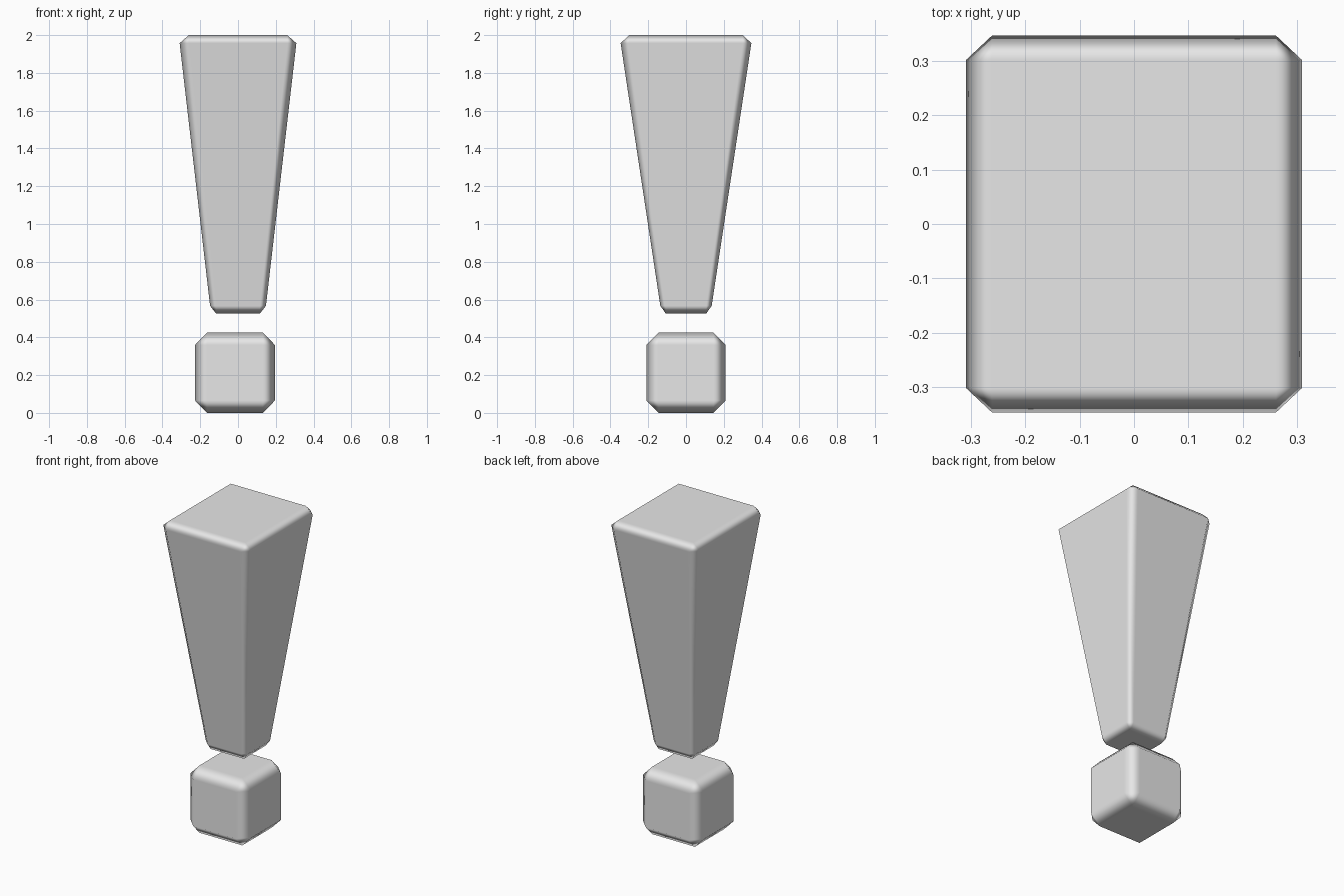
import bpy
import bmesh

old = bpy.data.objects.get("Cube")
if old:
    bpy.data.objects.remove(old, do_unlink=True)

grey = bpy.data.materials.new("light_grey")
grey.use_nodes = True
grey.diffuse_color = (0.8, 0.8, 0.8, 1)
grey.node_tree.nodes["Principled BSDF"].inputs["Base Color"].default_value = (0.8, 0.8, 0.8, 1)


def chamfered_block(name, bottom, top, centre_x=0):
    """Chamfered box; each end gives (outer, inner) half widths in x and y, and (outer, inner) z."""
    bm = bmesh.new()
    bmesh.ops.create_cube(bm, size=2)
    bmesh.ops.bevel(bm, geom=bm.edges[:], offset=0.2, segments=1,
                    affect='EDGES', clamp_overlap=True)
    # Fit the bevelled cube to the wanted taper and chamfer sizes
    for v in bm.verts:
        end = top if v.co.z > 0 else bottom
        x, y, z = [sizes[0] if abs(c) > 0.9 else sizes[1] for c, sizes in zip(v.co, end)]
        v.co = (x if v.co.x > 0 else -x, y if v.co.y > 0 else -y, z)
        v.co.x += centre_x
    bmesh.ops.recalc_face_normals(bm, faces=bm.faces[:])
    for f in bm.faces:
        f.smooth = True
    mesh = bpy.data.meshes.new(name)
    bm.to_mesh(mesh)
    bm.free()
    mesh.materials.append(grey)
    obj = bpy.data.objects.new(name, mesh)
    bpy.context.collection.objects.link(obj)
    # Flat broad faces with softly shaded chamfers
    weighted = obj.modifiers.new("weighted_normals", 'WEIGHTED_NORMAL')
    weighted.weight = 100
    return obj


# Tapered upper bar
chamfered_block("tapered_bar",
                bottom=((0.148, 0.116), (0.136, 0.107), (0.526, 0.567)),
                top=((0.309, 0.261), (0.346, 0.301), (2.0, 1.957)))

# Square dot underneath, slightly off centre
chamfered_block("lower_dot",
                bottom=((0.212, 0.148), (0.21, 0.146), (0.0, 0.066)),
                top=((0.212, 0.148), (0.21, 0.146), (0.425, 0.359)),
                centre_x=-0.016)
